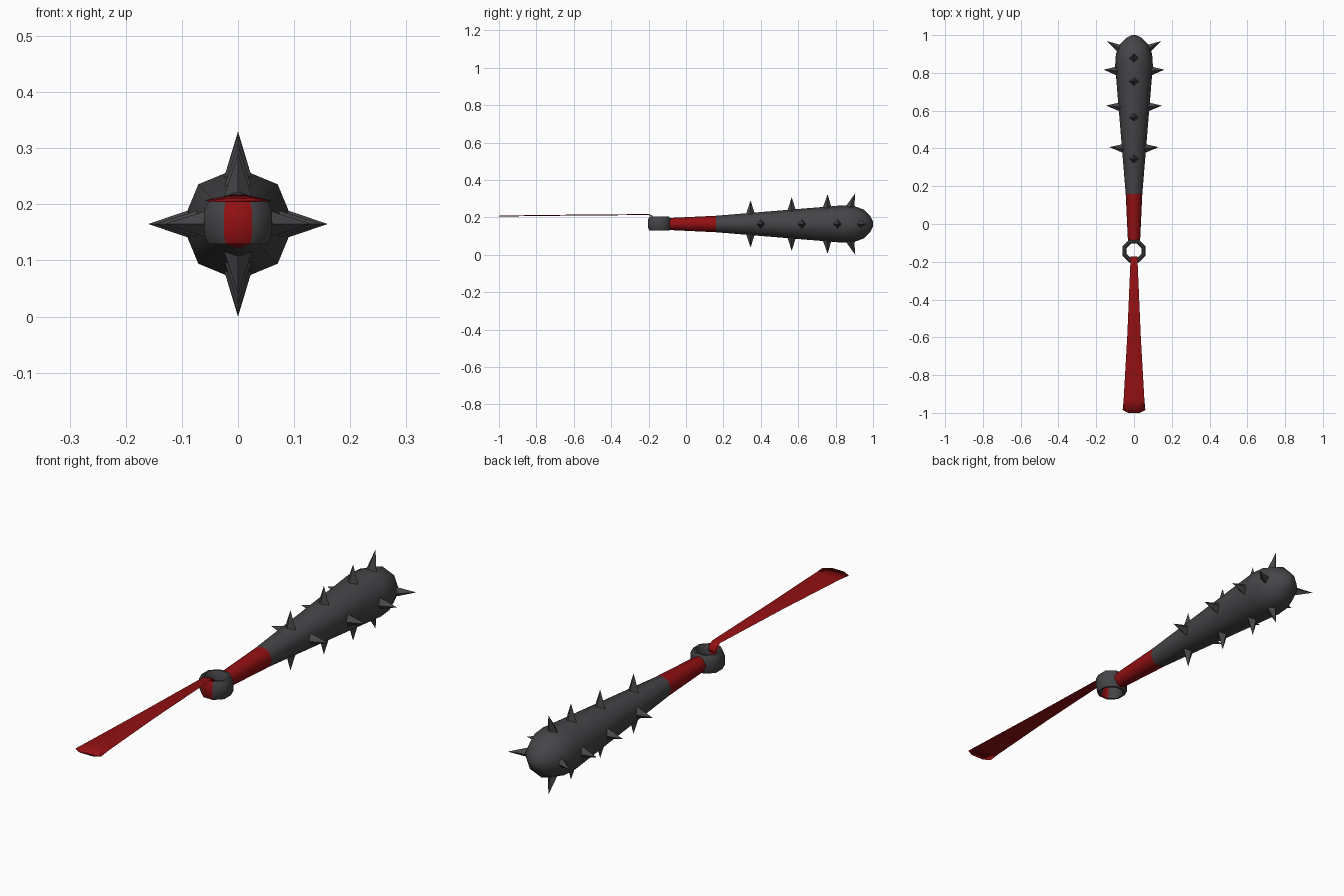
import bpy, bmesh
from math import pi, sin, cos
from mathutils import Vector

if "Cube" in bpy.data.objects:
    bpy.data.objects.remove(bpy.data.objects["Cube"], do_unlink=True)

AXIS_Z = 0.165


def material(name, rgb):
    m = bpy.data.materials.new(name)
    m.use_nodes = True
    m.diffuse_color = (*rgb, 1)
    m.node_tree.nodes["Principled BSDF"].inputs["Base Color"].default_value = (*rgb, 1)
    return m


iron = material("dark iron", (0.06, 0.06, 0.066))
red = material("deep red", (0.29, 0.005, 0.006))


def finish(name, bm, mats, smooth_angle=0):
    bmesh.ops.recalc_face_normals(bm, faces=bm.faces[:])
    mesh = bpy.data.meshes.new(name)
    bm.to_mesh(mesh)
    bm.free()
    for m in mats:
        mesh.materials.append(m)
    ob = bpy.data.objects.new(name, mesh)
    bpy.context.collection.objects.link(ob)
    if smooth_angle:
        bpy.ops.object.select_all(action="DESELECT")
        ob.select_set(True)
        bpy.context.view_layer.objects.active = ob
        bpy.ops.object.shade_smooth_by_angle(angle=smooth_angle)
    return ob


def bridge(bm, a, b):
    """Quads between two closed vertex loops."""
    n = len(a)
    return [bm.faces.new((a[i], a[(i + 1) % n], b[(i + 1) % n], b[i])) for i in range(n)]


def shaft(name, profile, mat):
    """Eight sided turned part lying along y; profile is (y, radius)."""
    bm = bmesh.new()
    loops = [[bm.verts.new((r * cos(k * pi / 4), y, AXIS_Z + r * sin(k * pi / 4)))
              for k in range(8)] for y, r in profile]
    for a, b in zip(loops, loops[1:]):
        bridge(bm, a, b)
    bm.faces.new(loops[0])
    bm.faces.new(loops[-1])
    return finish(name, bm, [mat], pi / 3)


def spike(name, base, tip):
    """Four sided pyramid with its corners along and across the shaft."""
    bm = bmesh.new()
    base, tip = Vector(base), Vector(tip)
    axis = (tip - base).normalized()
    side = axis.cross(Vector((0, 1, 0))).normalized()
    along = side.cross(axis)
    corners = [bm.verts.new(base + 0.025 * d) for d in (side, along, -side, -along)]
    top = bm.verts.new(tip)
    for i in range(4):
        bm.faces.new((corners[i], corners[(i + 1) % 4], top))
    bm.faces.new(corners)
    finish(name, bm, [iron])


# Handle and club head
shaft("handle", [(-0.095, 0.032), (0.16, 0.044)], red)
shaft("club_head", [(0.16, 0.044), (0.5, 0.072), (0.84, 0.1), (0.9, 0.096),
                    (0.95, 0.077), (0.985, 0.042), (1.0, 0.012)], iron)

# Spikes: (base y, base offset, tip y, tip offset)
upright = [(0.345, 0.048, 0.345, 0.126), (0.565, 0.065, 0.565, 0.143),
           (0.755, 0.082, 0.757, 0.159), (0.875, 0.082, 0.905, 0.165)]
sideways = [(0.4, 0.052, 0.407, 0.131), (0.62, 0.07, 0.627, 0.148),
            (0.81, 0.086, 0.817, 0.16), (0.92, 0.06, 0.968, 0.143)]
for i in range(4):
    for s, word in ((1, "left"), (-1, "right")):
        y0, r0, y1, r1 = sideways[i]
        spike(f"{word}_spike_{i + 1}", (s * r0, y0, AXIS_Z), (s * r1, y1, AXIS_Z))
    for s, word in ((1, "upper"), (-1, "lower")):
        y0, r0, y1, r1 = upright[i]
        spike(f"{word}_spike_{i + 1}", (0, y0, AXIS_Z + s * r0), (0, y1, AXIS_Z + s * r1))

# Pommel ring, its front segment wrapped in red
section = [(0.066, -0.02), (0.066, 0.02), (0.057, 0.038), (0.049, 0.038),
           (0.042, 0.02), (0.042, -0.02), (0.049, -0.038), (0.057, -0.038)]
bm = bmesh.new()
loops = []
for k in range(8):
    a = (k + 0.5) * pi / 4
    loops.append([bm.verts.new((r * cos(a), -0.143 + r * sin(a), AXIS_Z + 0.002 + z))
                  for r, z in section])
for k in range(8):
    for f in bridge(bm, loops[k], loops[(k + 1) % 8]):
        f.material_index = int(k == 5)
finish("pommel_ring", bm, [iron, red], pi / 3)

# Ribbon: thin strip with a softly ridged section, (y, half width, z)
path = [(-0.172, 0.018, 0.185), (-0.18, 0.018, 0.207), (-0.2, 0.019, 0.215),
        (-0.6, 0.036, 0.212), (-0.93, 0.055, 0.208), (-0.985, 0.06, 0.206)]
bm = bmesh.new()
loops = []
for i, (y, w, z) in enumerate(path):
    tip = 0.015 if i == len(path) - 1 else 0
    loops.append([bm.verts.new(p) for p in (
        (-w, y, z), (-w / 2, y - tip, z + 0.003), (w / 2, y - tip, z + 0.003),
        (w, y, z), (w / 2, y - tip, z - 0.002), (-w / 2, y - tip, z - 0.002))])
for a, b in zip(loops, loops[1:]):
    bridge(bm, a, b)
    for j in (0, 3):
        bm.edges.get((a[j], b[j])).smooth = False
bm.faces.new(loops[0])
bm.faces.new(loops[-1])
for f in bm.faces:
    f.smooth = True
finish("ribbon", bm, [red])
